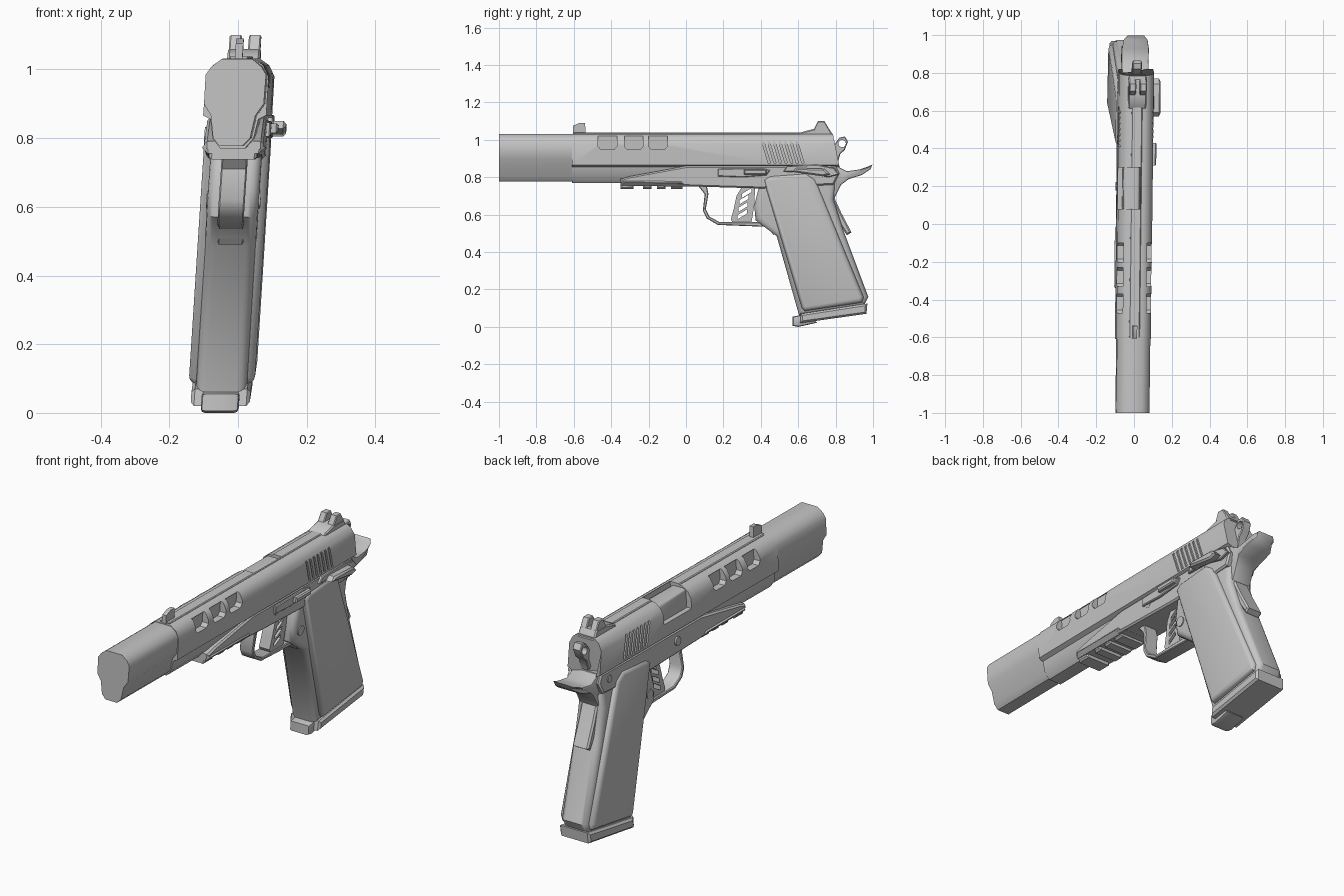
import bpy, bmesh, math
from mathutils import Matrix

if "Cube" in bpy.data.objects:
    bpy.data.objects.remove(bpy.data.objects["Cube"])

METAL = bpy.data.materials.new("grey_metal")
METAL.diffuse_color = (.56, .56, .56, 1)
METAL.use_nodes = True
METAL.node_tree.nodes["Principled BSDF"].inputs["Base Color"].default_value = METAL.diffuse_color
parts, helpers = [], []


def finish(name, bm):
    bmesh.ops.recalc_face_normals(bm, faces=bm.faces)
    me = bpy.data.meshes.new(name)
    bm.to_mesh(me)
    bm.free()
    me.materials.append(METAL)
    ob = bpy.data.objects.new(name, me)
    bpy.context.collection.objects.link(ob)
    parts.append(ob)
    return ob


def sweep(bm, a, b):
    """Close two matching vertex rings into a solid."""
    caps = [bm.faces.new(a), bm.faces.new(b[::-1])]
    for i in range(len(a)):
        j = (i + 1) % len(a)
        bm.faces.new((a[j], a[i], b[i], b[j]))
    return caps


def prism(name, pts, x0, x1, bevel=0.0, seg=1):
    """Side outline (y, z) spanned from x0 to x1, with rounded rims."""
    bm = bmesh.new()
    caps = sweep(bm, [bm.verts.new((x0, y, z)) for y, z in pts],
                 [bm.verts.new((x1, y, z)) for y, z in pts])
    if bevel:
        bmesh.ops.recalc_face_normals(bm, faces=bm.faces)
        rims = list({e for f in caps for e in f.edges})
        bmesh.ops.bevel(bm, geom=rims, offset=bevel, segments=seg, profile=0.5,
                        affect='EDGES', clamp_overlap=True)
    return finish(name, bm)


def rect(y0, y1, z0, z1, lean=0.0):
    return [(y0, z0), (y1, z0), (y1 + lean, z1), (y0 + lean, z1)]


def barrel_shape(name, half, y0, y1):
    """Mirrored (x, z) section swept along y."""
    sec = half + [(-x, z) for x, z in reversed(half)]
    bm = bmesh.new()
    sweep(bm, [bm.verts.new((x, y0, z)) for x, z in sec], [bm.verts.new((x, y1, z)) for x, z in sec])
    return finish(name, bm)


def pin(name, y, z, r, x0, x1, sides=12):
    pts = [(y + r * math.cos(t * math.tau / sides), z + r * math.sin(t * math.tau / sides))
           for t in range(sides)]
    return prism(name, pts, x0, x1)


def cut(target, cutters):
    for c in cutters:
        m = target.modifiers.new("cut", 'BOOLEAN')
        m.operation, m.solver, m.object = 'DIFFERENCE', 'EXACT', c
        c.hide_render = True
        parts.remove(c)
        helpers.append(c)


# Muzzle tube and slide
barrel_shape("muzzle_tube", [(.045, 1.03), (.073, 1.008), (.088, .985), (.087, .9), (.065, .866),
                             (.054, .8), (.033, .777)], -1.0, -.6)
slide = barrel_shape("slide", [(.045, 1.032), (.074, 1.012), (.091, .98), (.092, .866), (.07, .855),
                               (.06, .8), (.036, .77)], -.61, .8)
for v in slide.data.vertices:
    if v.co.y > 0:
        v.co.y = .82 - (v.co.z - .86) * .2 if v.co.z > .85 else .75
rib = prism("slide_top_rib", rect(-.6, .66, 1.02, 1.038), -.028, .028, .004)

# Side windows, grip serrations and ejection port
cutters = []
for s in (-1, 1):
    for y in (-.47, -.33, -.2):
        pts = [(y, .965), (y + .015, .948), (y + .085, .948), (y + .1, .965), (y + .1, 1.02), (y, 1.02)]
        cutters.append(prism("window_cutter", pts, *sorted((s * .056, s * .13))))
    for i in range(7):
        y = .44 + i * .03
        cutters.append(prism("serration_cutter", rect(y, y + .012, .875, .99, -.035),
                             *sorted((s * .083, s * .13))))
cutters.append(prism("port_cutter", rect(.08, .3, .93, 1.06), -.15, .024))
cut(slide, cutters)
cut(rib, [prism("rib_port_cutter", rect(.08, .3, .93, 1.06), -.15, .024)])
prism("barrel_hood", rect(.07, .31, .9, 1.022), -.066, .022, .02, 3)

# Sights
prism("front_sight", [(-.605, 1.02), (-.535, 1.02), (-.54, 1.09), (-.57, 1.09), (-.605, 1.075)], -.011, .011)
prism("rear_sight_base", [(.6, 1.02), (.79, 1.02), (.765, 1.06), (.69, 1.06), (.62, 1.042)], -.048, .048, .006)
for s in (-1, 1):
    prism("rear_sight_post", [(.68, 1.05), (.77, 1.05), (.74, 1.1), (.705, 1.1)],
          *sorted((s * .01, s * .046)), .004)

# Frame with accessory rail
prism("frame", [(-.35, .768), (-.35, .79), (-.3, .805), (0, .86), (.8, .862), (.82, .82), (.79, .76),
                (.4, .74), (.06, .75)], -.086, .086, .008)
prism("rail", [(-.35, .755), (-.35, .792), (-.02, .79), (.02, .75)], -.092, .092, .018)
for y, w in ((-.35, .07), (-.23, .045), (-.155, .045), (-.08, .06)):
    prism("rail_tooth", rect(y, y + w, .738, .765), -.07, .07, .008)

# Trigger guard and slotted trigger
prism("trigger_guard", [(.06, .76), (.1, .71), (.09, .62), (.11, .58), (.17, .545), (.43, .535),
                        (.47, .49), (.47, .56), (.18, .56), (.125, .59), (.106, .63), (.12, .71),
                        (.11, .76)], -.038, .038, .004)
trigger = prism("trigger", [(.3, .75), (.27, .7), (.255, .63), (.24, .575), (.25, .557), (.35, .557),
                            (.365, .65), (.37, .75)], -.03, .03)
cut(trigger, [prism("slot_cutter", [(y, z), (y + .05, z + .03), (y + .05, z + .052), (y, z + .022)], -.1, .1)
              for y, z in ((.275, .575), (.28, .615), (.285, .655), (.3, .69))])

# Grip core, side panels and magazine
prism("grip_core", [(.4, .79), (.365, .65), (.372, .57), (.485, .485), (.605, .06), (.95, .11), (.975, .16),
                    (.84, .52), (.79, .68), (.8, .78), (.74, .845), (.44, .845)], -.075, .075, .03, 4)
prism("grip_panels", [(.415, .785), (.45, .808), (.64, .822), (.69, .79), (.95, .16), (.94, .13),
                      (.635, .085), (.62, .1)], -.096, .096, .022, 3)
prism("magazine_base", [(.61, .02), (.965, .07), (.97, .125), (.615, .07)], -.086, .086, .01)
prism("magazine_lip", [(.57, .006), (.57, .055), (.66, .07), (.7, .022), (.6, .0)], -.055, .055, .012, 2)

# Grip safety with flared, rounded tail
tail = prism("tail", [(.74, .86), (.81, .858), (.86, .832), (.93, .842), (.975, .858), (.998, .869),
                      (.985, .842), (.94, .812), (.87, .79), (.83, .76), (.795, .69), (.74, .72)],
             -.072, .072, .008, 2)
for v in tail.data.vertices:
    if v.co.y > .978:
        v.co.x *= .68
    elif v.co.y > .95:
        v.co.x *= .9
    elif v.co.y < .84 and v.co.z < .78:
        v.co.x *= .75
prism("grip_safety", [(.77, .74), (.798, .68), (.83, .61), (.885, .505), (.86, .49), (.8, .58)],
      -.045, .045, .008)

# Hammer with ring-shaped spur
hammer = prism("hammer", [(.77, .9), (.79, .97), (.82, 1.012), (.85, 1.018), (.866, .99), (.848, .945),
                          (.825, .925), (.81, .87)], -.024, .024, .004)
cut(hammer, [pin("hammer_hole_cutter", .835, .98, .02, -.1, .1, 10)])

# Controls
prism("slide_stop", [(.17, .805), (.17, .845), (.4, .85), (.45, .838), (.43, .81), (.3, .8)], .08, .098, .004)
prism("slide_stop_pad", rect(.31, .43, .815, .842), .09, .118, .006)
prism("safety_lever", [(.52, .83), (.54, .86), (.7, .868), (.79, .85), (.82, .815), (.76, .8), (.66, .825)],
      .08, .1, .004)
prism("safety_pad", [(.57, .828), (.59, .85), (.74, .845), (.77, .815), (.73, .805)], .09, .137, .008)
pin("magazine_button", .42, .62, .025, -.078, .08)
pin("cross_pin", .2, .81, .022, -.094, .088)
pin("rear_pin", .74, .82, .018, -.09, .08)

# Bake the cuts, shade, and give the whole model its slight lean
bpy.context.view_layer.update()
lean = Matrix(((1, .012, .068, -.0612), (0, 1, 0, 0), (0, 0, 1, 0), (0, 0, 0, 1)))
deps = bpy.context.evaluated_depsgraph_get()
baked = [(ob, bpy.data.meshes.new_from_object(ob.evaluated_get(deps))) for ob in parts]
for ob, me in baked:
    ob.modifiers.clear()
    ob.data = me
    me.transform(lean)
for c in helpers:
    bpy.data.objects.remove(c)
bpy.ops.object.select_all(action='DESELECT')
for ob in parts:
    ob.select_set(True)
bpy.context.view_layer.objects.active = parts[0]
bpy.ops.object.shade_smooth_by_angle(angle=math.radians(40))
